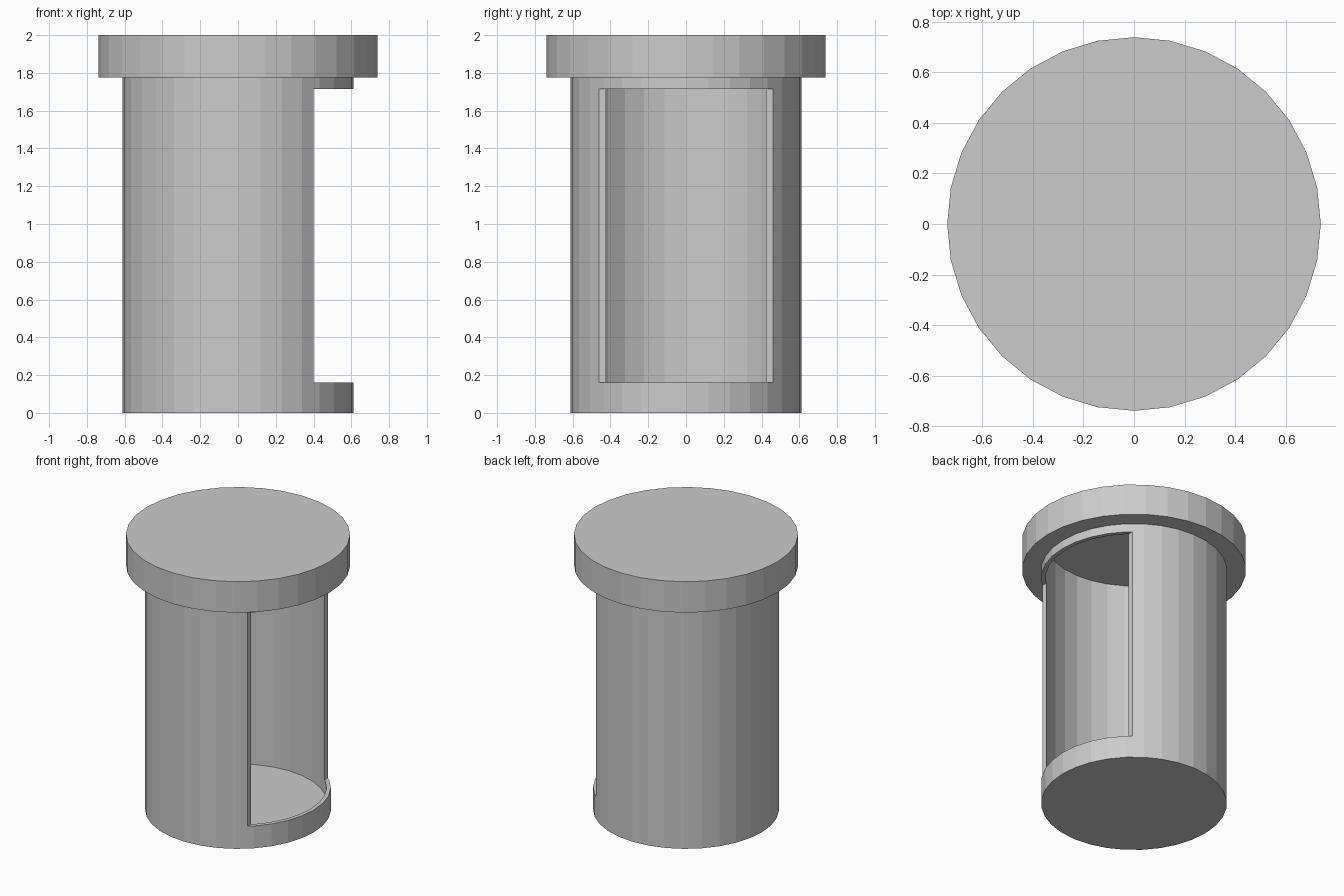
import bpy, bmesh, math

if "Cube" in bpy.data.objects:
    bpy.data.objects.remove(bpy.data.objects["Cube"])

SEGMENTS = 32
OUTER, INNER, LID = 0.612, 0.583, 0.738
RIM_Z, TOP_Z = 1.775, 2.0


def lathe(name, profile):
    """Revolve (radius, z) points, running axis to axis, into a closed flat-shaded solid."""
    bm = bmesh.new()
    verts = [bm.verts.new((r, 0, z)) for r, z in profile]
    edges = [bm.edges.new(pair) for pair in zip(verts, verts[1:])]
    bmesh.ops.spin(bm, geom=verts + edges, cent=(0, 0, 0), axis=(0, 0, 1),
                   angle=math.tau, steps=SEGMENTS, use_merge=False)
    bmesh.ops.remove_doubles(bm, verts=bm.verts, dist=1e-4)
    bmesh.ops.recalc_face_normals(bm, faces=bm.faces)
    mesh = bpy.data.meshes.new(name)
    bm.to_mesh(mesh)
    bm.free()
    obj = bpy.data.objects.new(name, mesh)
    bpy.context.collection.objects.link(obj)
    return obj


# Hollow cup with a thick floor
cup = lathe("cup_body", [(0, 0), (OUTER, 0), (OUTER, RIM_Z), (INNER, RIM_Z),
                         (INNER, 0.06), (0, 0.06)])

# Wide lid, hollow underneath
lathe("lid", [(0, TOP_Z), (LID, TOP_Z), (LID, RIM_Z), (INNER, RIM_Z),
              (INNER, TOP_Z - 0.01), (0, TOP_Z - 0.01)])

# Side window cut straight through the +x wall
z0, z1 = 0.162, 1.714
bpy.ops.mesh.primitive_cube_add(size=1, location=(0.4 + 0.25, 0, (z0 + z1) / 2))
cutter = bpy.context.object
cutter.name = "window_cutter"
cutter.scale = (0.5, 1.4, z1 - z0)
cutter.hide_render = True
cutter.display_type = 'WIRE'

window = cup.modifiers.new("window", 'BOOLEAN')
window.operation = 'DIFFERENCE'
window.solver = 'EXACT'
window.object = cutter
